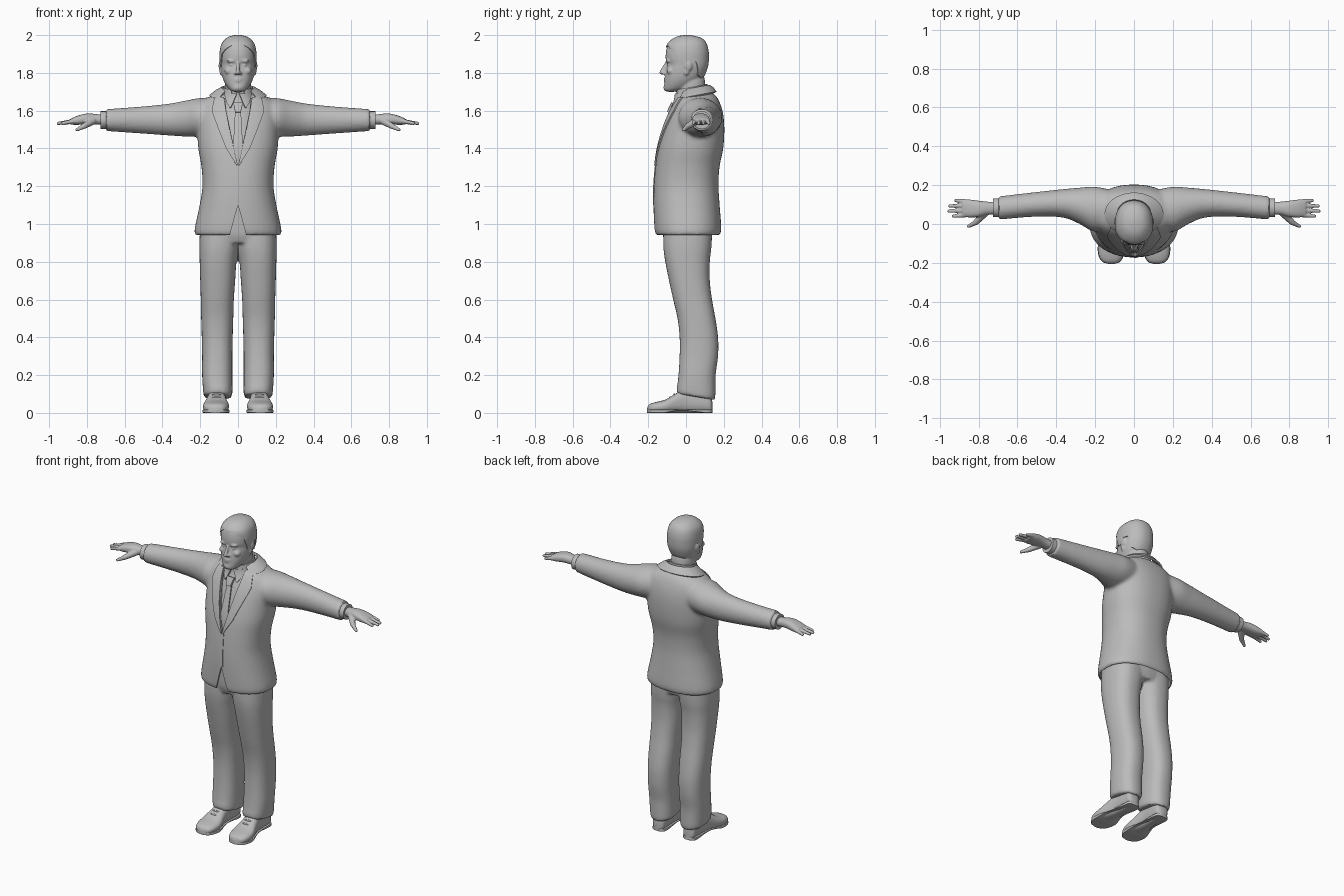
import bpy, bmesh, math
from mathutils import Matrix, Vector
from mathutils.bvhtree import BVHTree

if "Cube" in bpy.data.objects:
    bpy.data.objects.remove(bpy.data.objects["Cube"])

grey = bpy.data.materials.new("plain_grey")
grey.diffuse_color = (0.5, 0.5, 0.5, 1)
grey.use_nodes = True
grey.node_tree.nodes["Principled BSDF"].inputs["Base Color"].default_value = grey.diffuse_color


def make(name, bm):
    bmesh.ops.recalc_face_normals(bm, faces=bm.faces[:])
    me = bpy.data.meshes.new(name)
    bm.to_mesh(me)
    bm.free()
    ob = bpy.data.objects.new(name, me)
    bpy.context.collection.objects.link(ob)
    me.materials.append(grey)
    return ob


def bake(ob, mirror=False, voxel=0, smooth=4, solid=0, cutters=()):
    """Add the modifiers, then keep their result as the mesh."""
    if mirror:
        ob.modifiers.new("mirror", 'MIRROR')
    if voxel:
        m = ob.modifiers.new("blend", 'REMESH')
        m.mode, m.voxel_size = 'VOXEL', voxel
        m = ob.modifiers.new("smooth", 'SMOOTH')
        m.factor, m.iterations = 0.5, smooth
    if solid:
        m = ob.modifiers.new("thick", 'SOLIDIFY')
        m.thickness, m.offset = solid, 0
    for c in cutters:
        m = ob.modifiers.new("cut", 'BOOLEAN')
        m.operation, m.object, m.solver = 'DIFFERENCE', c, 'EXACT'
    ev = ob.evaluated_get(bpy.context.evaluated_depsgraph_get())
    me = bpy.data.meshes.new_from_object(ev)
    ob.modifiers.clear()
    ob.data = me
    me.materials.clear()
    me.materials.append(grey)
    for c in cutters:
        bpy.data.objects.remove(c)
    return ob


def section(keys, s):
    """Smoothly interpolated cross-section (a0, a1, b0, b1, power) at s."""
    i = max(j for j in range(len(keys) - 1) if s >= keys[j][0] - 1e-9)
    k0, k1 = keys[i], keys[i + 1]
    p, q = keys[max(i - 1, 0)], keys[min(i + 2, len(keys) - 1)]
    d = k1[0] - k0[0]
    t = (s - k0[0]) / d
    out = []
    for c in range(1, 6):
        m0 = (k1[c] - p[c]) / (k1[0] - p[0]) * d
        m1 = (q[c] - k0[c]) / (q[0] - k0[0]) * d
        out.append((2*t**3 - 3*t*t + 1) * k0[c] + (t**3 - 2*t*t + t) * m0
                   + (3*t*t - 2*t**3) * k1[c] + (t**3 - t*t) * m1)
    return out


def rim(sec, th, grow=0.0):
    a0, a1, b0, b1, n = sec
    pw = lambda v: math.copysign(abs(v) ** (2 / n), v)
    return ((a0 + a1) / 2 + ((a1 - a0) / 2 + grow) * pw(math.sin(th)),
            (b0 + b1) / 2 - ((b1 - b0) / 2 + grow) * pw(math.cos(th)))


def skin(bm, rings, closed=True, cap=True):
    vs = [[bm.verts.new(p) for p in r] for r in rings]
    n = len(vs[0])
    for r0, r1 in zip(vs, vs[1:]):
        for i in range(n if closed else n - 1):
            j = (i + 1) % n
            bm.faces.new((r0[i], r0[j], r1[j], r1[i]))
    if cap:
        bm.faces.new(vs[0])
        bm.faces.new(vs[-1][::-1])


def loft(bm, axis, keys, seg=40, steps=4, grow=0.0):
    put = {'x': lambda s, a, b: (s, a, b), 'y': lambda s, a, b: (a, s, b),
           'z': lambda s, a, b: (a, b, s)}[axis]
    ss = [k0[0] + (k1[0] - k0[0]) * i / steps for k0, k1 in zip(keys, keys[1:])
          for i in range(steps)] + [keys[-1][0]]
    skin(bm, [[put(s, *rim(section(keys, s), 2 * math.pi * i / seg, grow))
               for i in range(seg)] for s in ss])


def sym(rows, n=2.3):
    """Rows of (z, half width, front y, back y) to loft keys."""
    return [(z, -w, w, f, b, n) for z, w, f, b in rows]


def blob(bm, c, r):
    bmesh.ops.create_uvsphere(bm, u_segments=16, v_segments=10, radius=1,
                              matrix=Matrix.Translation(c) @ Matrix.Diagonal((*r, 1)))


def limb(bm, p, q, r0, r1, n=12):
    for i in range(n + 1):
        t = i / n
        blob(bm, Vector(p).lerp(Vector(q), t), [r0 + (r1 - r0) * t] * 3)


def prism(name, pts, y0, y1):
    bm = bmesh.new()
    skin(bm, [[(x, y, z) for x, z in pts] for y in (y0, y1)])
    ob = make(name, bm)
    ob.hide_render = True
    return ob


def plate(name, rows, tree, thick, mirror=False):
    """Thin cloth piece laid on the front of a surface; rows are (z, x0, x1)."""
    grid, y = [], -0.1
    for (z0, a0, b0), (z1, a1, b1) in zip(rows, rows[1:]):
        for k in range(7):
            t, line = k / 6, []
            if k == 0 and grid:
                continue
            for c in range(6):
                a, b = a0 + (a1 - a0) * t, b0 + (b1 - b0) * t
                x, z = a + (b - a) * c / 5, z0 + (z1 - z0) * t
                hit = tree.ray_cast(Vector((x, -1, z)), Vector((0, 1, 0)))[0]
                y = hit.y if hit else y
                line.append((x, y - thick * 0.3, z))
            grid.append(line)
    bm = bmesh.new()
    skin(bm, grid, closed=False, cap=False)
    return bake(make(name, bm), mirror=mirror, solid=thick)


def band(name, rows, lo, yc, thick):
    """Open collar round the neck; rows are (x radius, y radius, z)."""
    rings = []
    for rx, ry, z in rows:
        ths = [math.radians(lo + (360 - 2 * lo) * i / 48) for i in range(49)]
        rings.append([(rx * math.sin(t), yc - ry * math.cos(t), z - 0.2 * ry * math.cos(t))
                      for t in ths])
    bm = bmesh.new()
    skin(bm, rings, closed=False, cap=False)
    return bake(make(name, bm), solid=thick)


# jacket: body and sleeves blended together
body = sym([(.94, .229, -.16, .18), (.97, .23, -.167, .187), (1.1, .203, -.172, .178),
            (1.2, .188, -.17, .172), (1.3, .193, -.162, .177), (1.4, .21, -.148, .197),
            (1.5, .215, -.122, .203), (1.58, .215, -.092, .197), (1.64, .2, -.06, .18),
            (1.68, .14, -.035, .157), (1.7, .09, -.01, .13)])
sleeve = [(.05, 0, .16, 1.48, 1.67, 2), (.2, -.04, .192, 1.463, 1.667, 2),
          (.28, .0, .187, 1.463, 1.653, 2), (.36, .032, .18, 1.468, 1.638, 2),
          (.5, .038, .165, 1.478, 1.623, 2), (.7, .022, .142, 1.492, 1.608, 2)]
bm = bmesh.new()
loft(bm, 'z', body, 64)
loft(bm, 'x', sleeve)
loft(bm, 'x', [(-k[0], *k[1:]) for k in reversed(sleeve)])
jacket = bake(make("jacket", bm), voxel=.011)
dg = bpy.context.evaluated_depsgraph_get()
jacket_tree = BVHTree.FromObject(jacket, dg)
bm = bmesh.new()
loft(bm, 'z', [(.9, *body[0][1:])] + body[1:3], 48, grow=-.012)
hollow = make("hem_hollow", bm)
hollow.hide_render = True
bake(jacket, cutters=[
    hollow,
    prism("hem_notch", [(-.055, .9), (.055, .9), (0, 1.1)], -.4, 0),
    prism("neck_opening", [(0, 1.305), (.062, 1.6), (.08, 1.8), (-.08, 1.8), (-.062, 1.6)],
          -.4, .02)])

# shirt, tie and collars
bm = bmesh.new()
loft(bm, 'z', sym([(1.25, .1, -.14, .1), (1.4, .12, -.137, .1), (1.5, .12, -.112, .1),
                   (1.6, .11, -.08, .11), (1.65, .09, -.058, .11), (1.69, .075, -.05, .112),
                   (1.715, .072, -.05, .11)], 2.2))
shirt = make("shirt", bm)
shirt_tree = BVHTree.FromObject(shirt, bpy.context.evaluated_depsgraph_get())
plate("tie", [(1.3, -.012, .012), (1.38, -.027, .027), (1.6, -.015, .015)], shirt_tree, .012)
plate("tie_knot", [(1.59, -.014, .014), (1.64, -.025, .025)], shirt_tree, .022)
plate("shirt_collar_point", [(1.615, .038, .044), (1.645, .024, .06), (1.69, .006, .068)],
      shirt_tree, .012, True)
band("shirt_collar", [(.082, .085, 1.685), (.074, .08, 1.725)], 25, .03, .008)
plate("lapel", [(1.31, .001, .007), (1.4, .022, .062), (1.5, .044, .102), (1.57, .057, .128),
                (1.6, .063, .137), (1.64, .069, .13), (1.67, .074, .12)], jacket_tree, .01, True)
plate("front_edge", [(1.1, -.001, .012), (1.31, -.001, .012)], jacket_tree, .005)
band("jacket_collar", [(.148, .107, 1.676), (.115, .09, 1.702), (.086, .072, 1.718)],
     42, .05, .012)

# trousers
leg = [(.085, .032, .178, -.047, .15, 2.4), (.1, .03, .183, -.05, .155, 2.4),
       (.2, .03, .19, -.04, .157, 2.4), (.3, .03, .19, -.034, .17, 2.4),
       (.4, .028, .192, -.034, .17, 2.4), (.5, .025, .195, -.045, .156, 2.4),
       (.6, .022, .197, -.068, .138, 2.4), (.7, .015, .2, -.09, .126, 2.4),
       (.8, .008, .203, -.11, .126, 2.4), (.88, -.005, .205, -.12, .135, 2.4),
       (1.0, -.02, .2, -.12, .14, 2.4)]
bm = bmesh.new()
loft(bm, 'z', leg)
for v in bm.verts:  # hem drops towards the heel
    if v.co.z < .13:
        v.co.z += .17 * (.05 - v.co.y)
loft(bm, 'z', sym([(.9, .16, -.11, .13), (.95, .2, -.125, .14), (1.1, .18, -.13, .14)]))
bake(make("trousers", bm), mirror=True, voxel=.01)

# shoes with soles and laces
shoe = [(-.206, .105, .128, .008, .025), (-.197, .077, .158, .002, .043),
        (-.165, .056, .18, 0, .056), (-.11, .048, .184, 0, .07), (-.05, .06, .168, 0, .105),
        (0, .066, .156, 0, .13), (.1, .064, .152, 0, .13), (.13, .072, .146, 0, .1),
        (.139, .09, .13, .005, .06)]
bm = bmesh.new()
loft(bm, 'y', [(*k, 2.5) for k in shoe])
bake(make("shoe", bm), mirror=True)
bm = bmesh.new()
loft(bm, 'y', [(y, a - .002, b + .002, .012 if -.06 < y < .05 else 0, .018, 9)
               for y, a, b, _, _ in shoe])
bake(make("shoe_sole", bm), mirror=True)
bm = bmesh.new()
for i in range(3):
    blob(bm, (.114, -.04 - .022 * i, .112 - .015 * i), (.024, .005, .006))
bake(make("shoe_laces", bm), mirror=True)

# shirt cuffs and hands
bm = bmesh.new()
loft(bm, 'x', [(.68, .035, .132, 1.503, 1.597, 2), (.727, .035, .132, 1.503, 1.597, 2)])
bake(make("shirt_cuff", bm), mirror=True)
bm = bmesh.new()
loft(bm, 'x', [(.71, .05, .115, 1.525, 1.577, 2.2), (.76, .046, .115, 1.527, 1.583, 2.2),
               (.8, .036, .12, 1.528, 1.585, 2.4), (.85, .034, .126, 1.525, 1.573, 2.6),
               (.885, .038, .126, 1.526, 1.558, 2.6)])
for y0, y1, tip in ((.046, .04, .93), (.07, .066, .952), (.094, .093, .948), (.116, .121, .917)):
    limb(bm, (.87, y0, 1.545), (tip, y1, 1.533), .0125, .009)
limb(bm, (.77, .055, 1.545), (.815, .008, 1.518), .021, .015)
limb(bm, (.815, .008, 1.518), (.852, -.012, 1.499), .014, .009)
bake(make("hand", bm), mirror=True, voxel=.0045, smooth=3)

# head with neck, ears and face
skull = sym([(1.7, .02, -.1, -.06), (1.706, .036, -.112, -.03), (1.72, .053, -.116, .02),
             (1.75, .072, -.114, .06), (1.78, .083, -.112, .09), (1.82, .09, -.106, .108),
             (1.845, .092, -.1, .114), (1.87, .093, -.107, .116), (1.91, .092, -.106, .115),
             (1.95, .082, -.094, .104), (1.975, .06, -.066, .083), (1.988, .035, -.035, .05),
             (1.992, .012, -.002, .022)], 2.2)
bm = bmesh.new()
loft(bm, 'z', skull, 48)
loft(bm, 'z', sym([(1.62, .07, -.045, .105), (1.7, .068, -.047, .104), (1.76, .067, -.045, .1),
                   (1.8, .05, -.03, .09)], 2))
limb(bm, (0, -.106, 1.85), (0, -.131, 1.802), .008, .011)
blob(bm, (0, -.109, 1.769), (.025, .009, .0055))
blob(bm, (0, -.109, 1.757), (.021, .01, .006))
blob(bm, (0, -.104, 1.722), (.024, .016, .017))
for s in (-1, 1):
    blob(bm, (s * .012, -.118, 1.798), (.009, .011, .008))
    blob(bm, (s * .034, -.096, 1.863), (.028, .013, .008))
    blob(bm, (s * .046, -.083, 1.81), (.026, .02, .02))
    blob(bm, (s * .033, -.09, 1.842), (.014, .011, .008))
    blob(bm, (s * .092, .012, 1.838), (.011, .022, .028))
    blob(bm, (s * .089, .002, 1.806), (.009, .013, .02))
bake(make("head", bm), voxel=.0055, smooth=3)

# hair: a cap growing from the hairline
line = [(0, 1.935), (22, 1.945), (42, 1.925), (60, 1.9), (72, 1.83), (86, 1.83), (96, 1.865),
        (112, 1.86), (128, 1.79), (180, 1.75)]


def hairline(th):
    d = min(th, 360 - th)
    for (d0, z0), (d1, z1) in zip(line, line[1:]):
        if d <= d1:
            return z0 + (z1 - z0) * (d - d0) / (d1 - d0)


rings = []
for i in range(25):
    t, ring = max(0, i - 1) / 23, []
    for k in range(90):
        th = math.radians(4 * k)
        z = hairline(4 * k) * (1 - t) + 1.992 * t
        g = -.005 if i == 0 else .005 + .003 * max(0, math.cos(th)) * math.sin(math.pi * t)
        ring.append((*rim(section(skull, z), th, g), z + .008 * t * t))
    rings.append(ring)
bm = bmesh.new()
skin(bm, rings)
make("hair", bm)

# smooth shading with crisp edges
for ob in bpy.context.scene.objects:
    ob.select_set(True)
    bpy.context.view_layer.objects.active = ob
bpy.ops.object.shade_smooth_by_angle(angle=math.radians(40))
